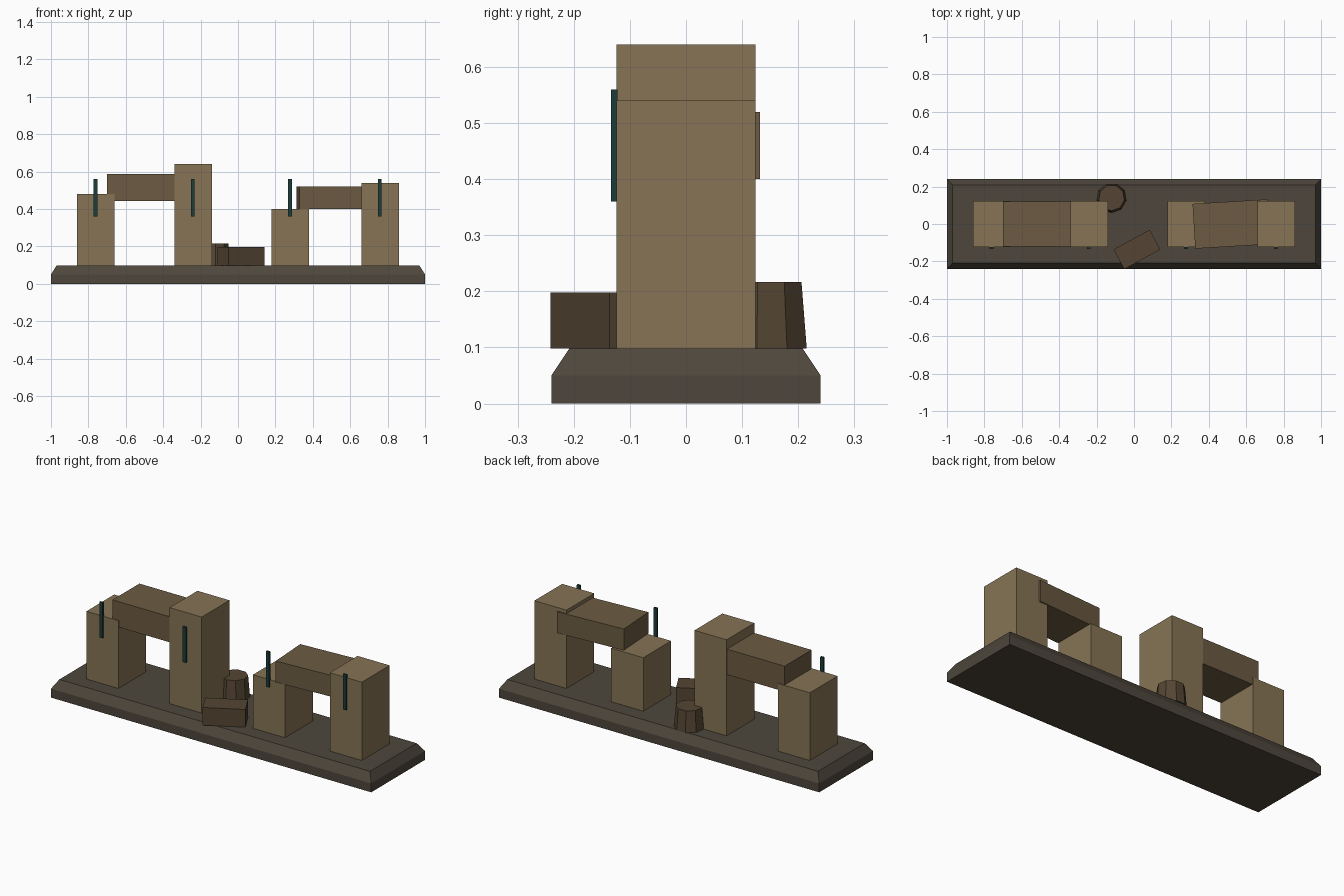
import bpy, bmesh, math
from mathutils import Matrix

if "Cube" in bpy.data.objects:
    bpy.data.objects.remove(bpy.data.objects["Cube"])


def material(name, rgb):
    m = bpy.data.materials.new(name)
    m.diffuse_color = (*rgb, 1)
    m.use_nodes = True
    m.node_tree.nodes["Principled BSDF"].inputs["Base Color"].default_value = m.diffuse_color
    return m


SLATE = material("dark_stone", (0.075, 0.062, 0.045))
SAND = material("sandstone", (0.24, 0.175, 0.09))
BROWN = material("brown_stone", (0.15, 0.105, 0.055))
RUBBLE = material("rubble_stone", (0.09, 0.06, 0.033))
TEAL = material("teal_inlay", (0.012, 0.045, 0.045))


def finish(name, bm, mat):
    bmesh.ops.recalc_face_normals(bm, faces=bm.faces)
    mesh = bpy.data.meshes.new(name)
    bm.to_mesh(mesh)
    bm.free()
    mesh.materials.append(mat)
    ob = bpy.data.objects.new(name, mesh)
    bpy.context.collection.objects.link(ob)
    return ob


def box(name, mat, center, size, turn=0.0):
    bm = bmesh.new()
    bmesh.ops.create_cube(bm, size=1, matrix=Matrix.Diagonal((*size, 1)))
    ob = finish(name, bm, mat)
    ob.location = center
    ob.rotation_euler.z = turn
    return ob


def loft(name, mat, rings):
    """Closed solid through rings of equal point count."""
    bm = bmesh.new()
    loops = [[bm.verts.new(p) for p in ring] for ring in rings]
    n = len(loops[0])
    for a, b in zip(loops, loops[1:]):
        for i in range(n):
            j = (i + 1) % n
            bm.faces.new((a[i], a[j], b[j], b[i]))
    bm.faces.new(loops[0][::-1])
    bm.faces.new(loops[-1])
    return finish(name, bm, mat)


def rect(hx, hy, z):
    return [(-hx, -hy, z), (hx, -hy, z), (hx, hy, z), (-hx, hy, z)]


def ngon(cx, cy, r, z, n, start):
    return [(cx + r * math.cos(start + math.tau * i / n),
             cy + r * math.sin(start + math.tau * i / n), z) for i in range(n)]


# Base slab with a chamfered upper edge
TOP = 0.098
loft("base_slab", SLATE, [rect(1, 0.24, 0), rect(1, 0.24, 0.05), rect(0.97, 0.208, TOP)])

# Four pillars of differing height, each with a teal inlay strip on the front
for i, (x, h) in enumerate([(-0.76, 0.48), (-0.24, 0.64), (0.28, 0.40), (0.76, 0.54)], 1):
    box(f"pillar_{i}", SAND, (x, 0, (TOP + h) / 2), (0.20, 0.248, h - TOP))
    box(f"inlay_strip_{i}", TEAL, (x - 0.002, -0.128, 0.46), (0.02, 0.012, 0.20))

# Lintels bridging each pair, the second one slipped askew
box("left_lintel", BROWN, (-0.50, 0, 0.514), (0.40, 0.24, 0.144))
box("right_lintel", BROWN, (0.52, 0, 0.46), (0.40, 0.24, 0.12), 0.06)

# Fallen rubble: a nine-sided broken drum and a tumbled block
loft("broken_column_drum", RUBBLE,
     [ngon(-0.12, 0.14, 0.08, TOP, 9, -math.pi / 2),
      ngon(-0.12, 0.14, 0.07, 0.217, 9, -math.pi / 2)])
box("fallen_block", RUBBLE, (0.016, -0.136, 0.148), (0.22, 0.12, 0.10), 0.5)
